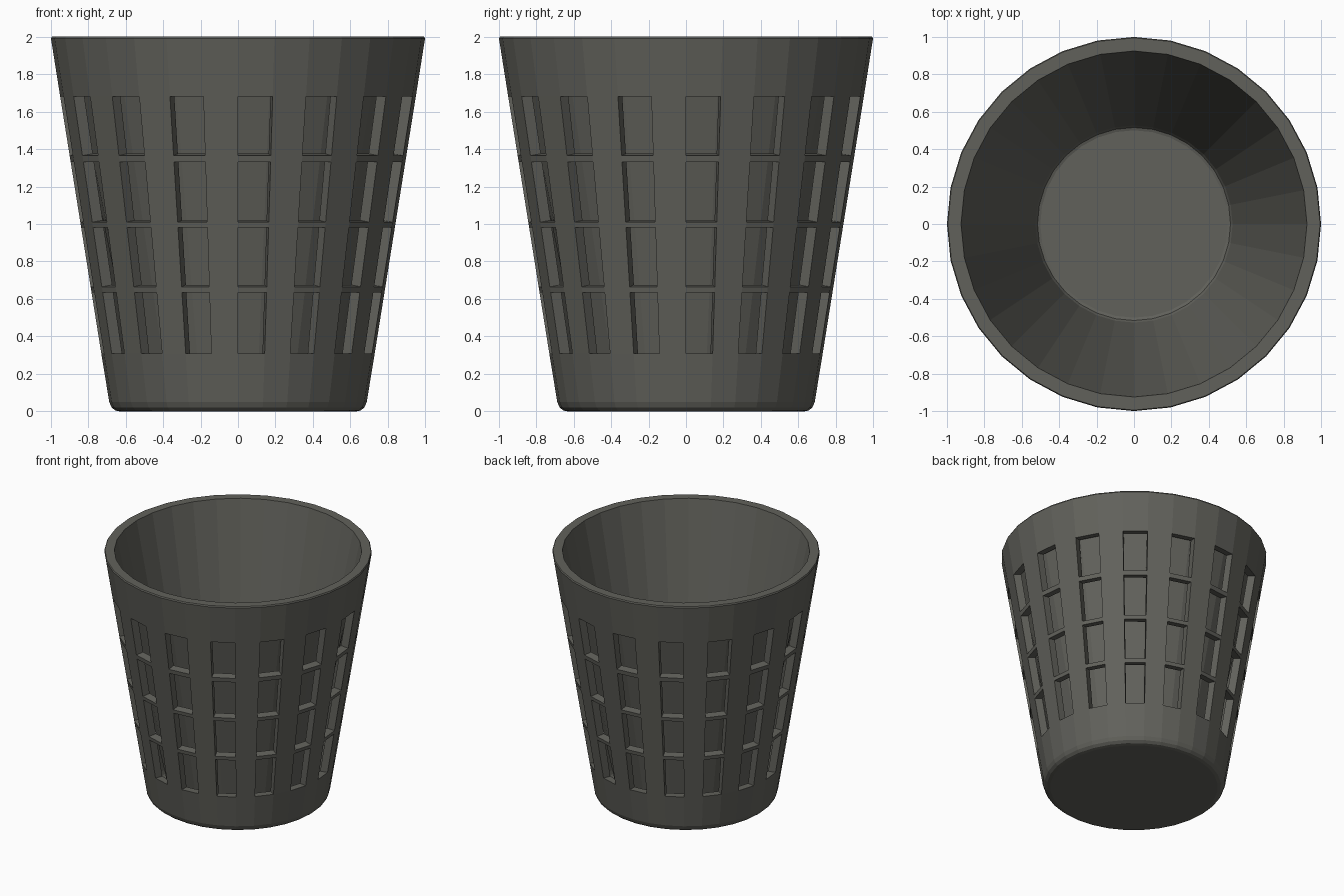
import bpy, bmesh
from math import sin, cos, tau

if "Cube" in bpy.data.objects:
    bpy.data.objects.remove(bpy.data.objects["Cube"], do_unlink=True)

SIDES = 32
WALL = 0.06

grey = bpy.data.materials.new("dark warm grey")
grey.use_nodes = True
colour = (0.12, 0.12, 0.105, 1)
grey.diffuse_color = colour
grey.node_tree.nodes["Principled BSDF"].inputs["Base Color"].default_value = colour


def wall_radius(z):
    return 0.68 + 0.16 * z


def ring(bm, r, z):
    return [bm.verts.new((r * sin(tau * i / SIDES), -r * cos(tau * i / SIDES), z))
            for i in range(SIDES)]


def skin(bm, rings, inward=False, hole=lambda row, i: False):
    """Join rings (bottom to top) with quads, leaving out the holes."""
    for row, (low, high) in enumerate(zip(rings, rings[1:])):
        for i in range(SIDES):
            if not hole(row, i):
                j = (i + 1) % SIDES
                quad = [low[i], low[j], high[j], high[i]]
                bm.faces.new(quad[::-1] if inward else quad)


def finish(bm, name):
    mesh = bpy.data.meshes.new(name)
    bm.to_mesh(mesh)
    bm.free()
    mesh.materials.append(grey)
    obj = bpy.data.objects.new(name, mesh)
    bpy.context.collection.objects.link(obj)
    return obj


# Outer shell: rounded foot, four rows of windows in every other facet
foot = [(0.63, 0), (0.655, 0.005), (0.675, 0.022), (0.687, 0.05)]
levels = [0.31, 0.635, 0.665, 0.98, 1.01, 1.33, 1.365, 1.68]
outer_profile = foot + [(wall_radius(z), z) for z in levels] + [(0.998, 1.99), (0.993, 2)]
inner_profile = [(r - WALL, z + (0.01 if z > 0.4 or z < 0.1 else 0))
                 for r, z in outer_profile[:-2]] + [(0.93, 1.98), (0.923, 2)]
first = len(foot)


def is_window(row, i):
    return i % 2 == 0 and row >= first and (row - first) % 2 == 0 and row < first + 7


bm = bmesh.new()
outer = [ring(bm, r, z) for r, z in outer_profile]
inner = [ring(bm, r, z) for r, z in inner_profile]
skin(bm, outer, hole=is_window)
bm.faces.new(outer[0][::-1])
bm.faces.new(inner[0])

# Window jambs and top rim: bridge each open outer edge to the inner skin
partner = {a: b for ro, ri in zip(outer, inner) for a, b in zip(ro, ri)}
for loop in [e.link_loops[0] for e in bm.edges if e.is_boundary and e.verts[0] in partner]:
    a, b = loop.vert, loop.link_loop_next.vert
    bm.faces.new([b, a, partner[a], partner[b]])
skin(bm, inner, inward=True, hole=is_window)
finish(bm, "basket_shell")

# Solid inner bucket, tapering more than the shell
bm = bmesh.new()
liner = [ring(bm, r, z) for r, z in
         [(0.50, 0.06), (0.515, 0.065), (0.526, 0.085), (0.923, 2)]]
skin(bm, liner, inward=True)
bm.faces.new(liner[0])
finish(bm, "inner_bucket")
